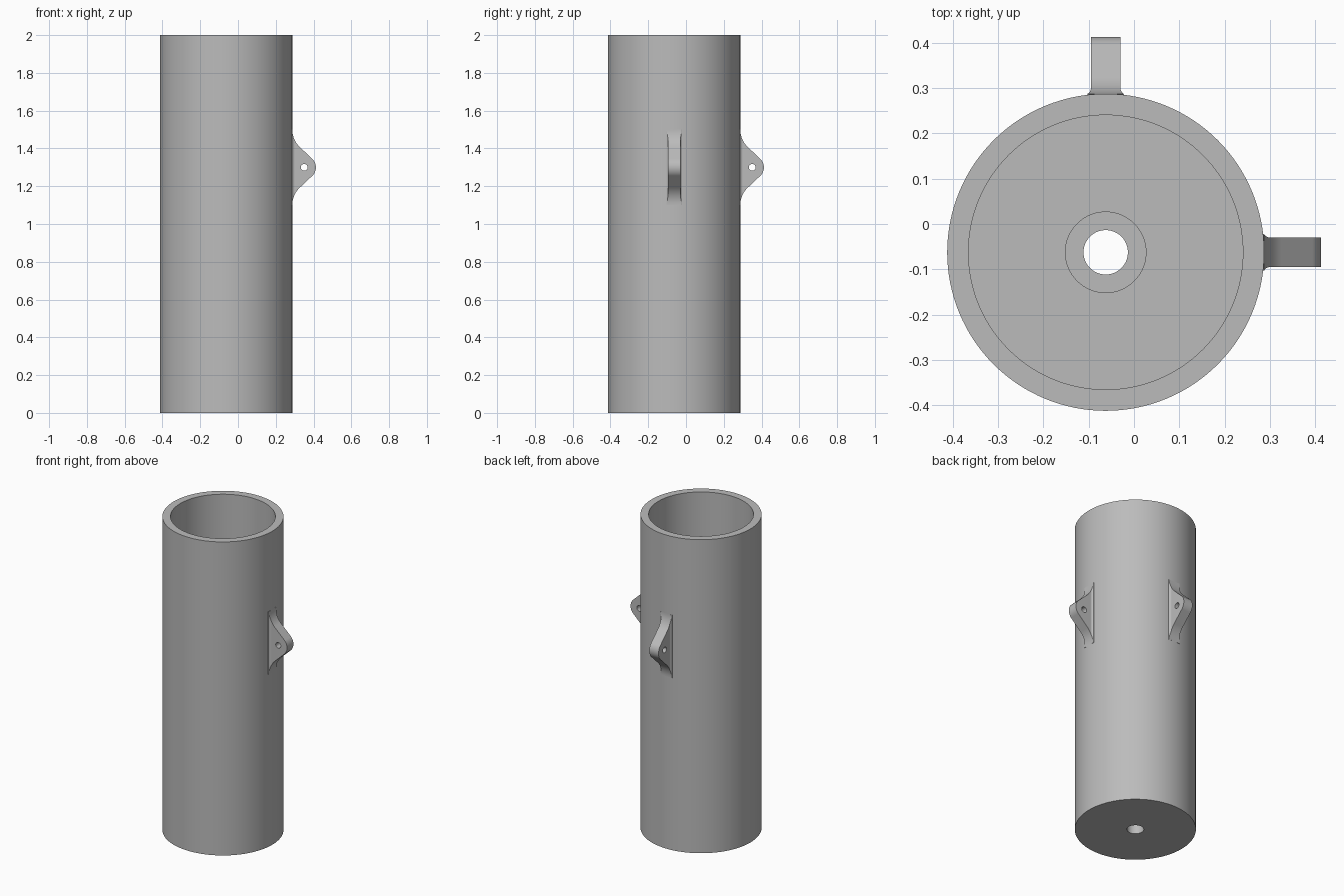
import bpy, bmesh, math
from mathutils import Matrix, Vector

if "Cube" in bpy.data.objects:
    bpy.data.objects.remove(bpy.data.objects["Cube"], do_unlink=True)

AXIS = Vector((-0.0625, -0.0625, 0))   # tube axis
RADIUS = 0.35
LUG_Z = 1.3

grey = bpy.data.materials.new("plain grey")
grey.use_nodes = True
colour = (0.5, 0.5, 0.5, 1)
grey.diffuse_color = colour
grey.node_tree.nodes["Principled BSDF"].inputs["Base Color"].default_value = colour


def make_object(name, bm):
    bmesh.ops.remove_doubles(bm, verts=bm.verts, dist=1e-5)
    bmesh.ops.recalc_face_normals(bm, faces=bm.faces)
    mesh = bpy.data.meshes.new(name)
    bm.to_mesh(mesh)
    bm.free()
    mesh.materials.append(grey)
    obj = bpy.data.objects.new(name, mesh)
    bpy.context.collection.objects.link(obj)
    return obj


def smooth(obj):
    bpy.ops.object.select_all(action='DESELECT')
    obj.select_set(True)
    bpy.context.view_layer.objects.active = obj
    bpy.ops.object.shade_smooth_by_angle(angle=math.radians(30))


def lathe(name, profile, steps=128):
    bm = bmesh.new()
    verts = [bm.verts.new((r, 0, z)) for r, z in profile]
    edges = [bm.edges.new((verts[i - 1], verts[i])) for i in range(len(verts))]
    bmesh.ops.spin(bm, geom=verts + edges, cent=(0, 0, 0), axis=(0, 0, 1),
                   angle=math.tau, steps=steps)
    return make_object(name, bm)


def fillet(distance, radius):
    """Extra width of a concave fillet at a distance from the wall."""
    d = min(max(distance, 0), radius)
    return radius - math.sqrt(radius ** 2 - (radius - d) ** 2)


# Open tube with a floor and a counterbored drain hole
FLOOR, STEP = 0.16, 0.08
tube = lathe("tube", [(0.049, 0), (RADIUS, 0), (RADIUS, 2), (0.303, 2),
                      (0.303, FLOOR), (0.089, FLOOR), (0.089, STEP), (0.049, STEP)])
tube.location = AXIS
smooth(tube)

# Lug shape: swept flank, straight slope, round tip
EYE, TIP, SWEEP, HALF = 0.413, 0.062, 0.128, 0.0325
slope_start = RADIUS + SWEEP * (1 - math.cos(math.pi / 4))
flank = [(RADIUS + SWEEP * (1 - math.cos(a)), 0.2 - SWEEP * math.sin(a))
         for a in [math.pi / 4 * i / 14 for i in range(15)]]
tip = [(EYE + TIP * math.sin(a), TIP * math.cos(a))
       for a in [math.pi / 4 * (1 + i / 14) for i in range(15)]]
outline = [(RADIUS - 0.02, 0.2)] + flank + tip


def make_lug(name, angle):
    bm = bmesh.new()
    rings = []
    for x, h in outline:
        t = HALF + fillet(x - RADIUS + 0.002, 0.015)
        rings.append([bm.verts.new((x, sy * t, LUG_Z + sz * h))
                      for sy, sz in ((-1, -1), (1, -1), (1, 1), (-1, 1))])
    bm.faces.new(rings[0])
    for a, b in zip(rings, rings[1:]):
        for i in range(4):
            j = (i + 1) % 4
            bm.faces.new((a[i], a[j], b[j], b[i]))
    lug = make_object(name, bm)

    # Pin hole
    bm = bmesh.new()
    bmesh.ops.create_cone(bm, cap_ends=True, segments=32, radius1=0.018,
                          radius2=0.018, depth=0.3,
                          matrix=Matrix.Translation((EYE, 0, LUG_Z))
                          @ Matrix.Rotation(math.pi / 2, 4, 'X'))
    cutter = make_object(name + "_cutter", bm)
    cut = lug.modifiers.new("pin hole", 'BOOLEAN')
    cut.operation, cut.solver, cut.object = 'DIFFERENCE', 'EXACT', cutter
    bpy.context.view_layer.update()
    cut_mesh = bpy.data.meshes.new_from_object(
        lug.evaluated_get(bpy.context.evaluated_depsgraph_get()))
    lug.modifiers.clear()
    lug.data = cut_mesh
    bpy.data.objects.remove(cutter, do_unlink=True)

    lug.location = AXIS
    lug.rotation_euler.z = angle
    smooth(lug)


make_lug("left_lug", 0)
make_lug("back_lug", math.pi / 2)
